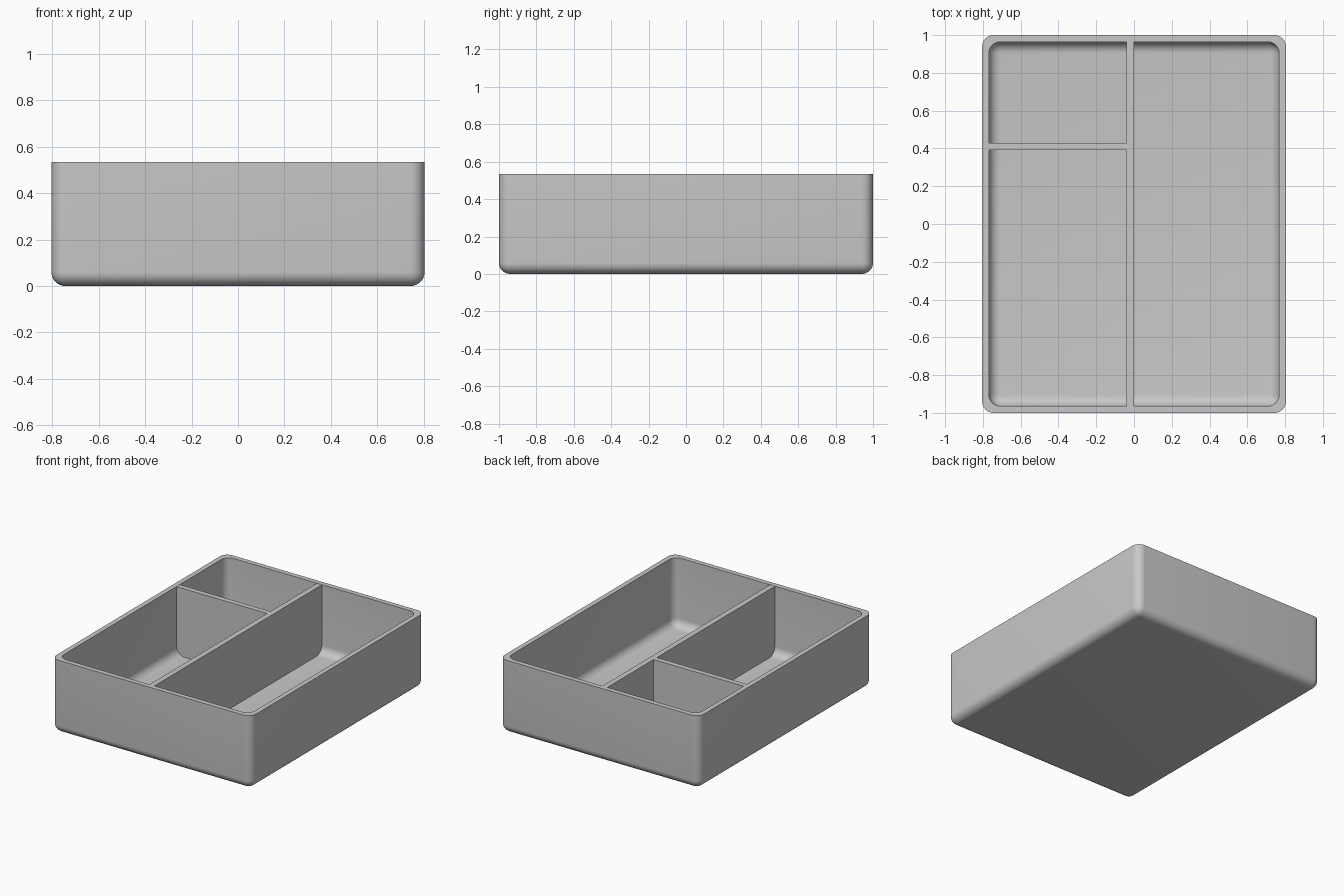
import bpy, bmesh, math
from mathutils import Vector

if "Cube" in bpy.data.objects:
    bpy.data.objects.remove(bpy.data.objects["Cube"], do_unlink=True)

WIDTH, DEPTH, HEIGHT = 1.608, 2.0, 0.535
WALL, RADIUS, STEPS = 0.036, 0.06, 8

grey = bpy.data.materials.new("plain grey")
grey.use_nodes = True
colour = (0.58, 0.58, 0.58, 1)
grey.diffuse_color = colour
grey.node_tree.nodes["Principled BSDF"].inputs["Base Color"].default_value = colour


def add_box(bm, low, high):
    low, high = Vector(low), Vector(high)
    verts = bmesh.ops.create_cube(bm, size=1)["verts"]
    for v in verts:
        v.co = (low + high) / 2 + v.co * (high - low)
    return verts


def add_shell(bm, inset):
    """Open-topped box with rounded corners and floor; returns its rim in order."""
    x, y = WIDTH / 2 - inset, DEPTH / 2 - inset
    old_faces = set(bm.faces)
    verts = add_box(bm, (-x, -y, inset), (x, y, HEIGHT))
    edges = {e for v in verts for e in v.link_edges
             if min(p.co.z for p in e.verts) < HEIGHT / 2}
    bmesh.ops.bevel(bm, geom=list(edges), offset=RADIUS, offset_type='OFFSET',
                    segments=STEPS, profile=0.5, affect='EDGES')
    new_faces = [f for f in bm.faces if f not in old_faces]
    lid = max(new_faces, key=lambda f: f.calc_center_median().z)
    rim = sorted(lid.verts, key=lambda v: math.atan2(v.co.y, v.co.x))
    bm.faces.remove(lid)
    return rim


def finish(bm, name):
    bmesh.ops.recalc_face_normals(bm, faces=bm.faces)
    mesh = bpy.data.meshes.new(name)
    bm.to_mesh(mesh)
    bm.free()
    mesh.materials.append(grey)
    obj = bpy.data.objects.new(name, mesh)
    bpy.context.collection.objects.link(obj)
    bpy.ops.object.select_all(action='DESELECT')
    obj.select_set(True)
    bpy.context.view_layer.objects.active = obj
    bpy.ops.object.shade_smooth_by_angle(angle=math.radians(35))


# Tray: outer and inner rounded shells joined by a flat rim
bm = bmesh.new()
outer = add_shell(bm, 0)
inner = add_shell(bm, WALL)
for i in range(len(outer)):
    bm.faces.new((outer[i - 1], outer[i], inner[i], inner[i - 1]))
finish(bm, "tray")

# Dividers: ends and feet are sunk into the walls and floor
SINK = WALL / 2
TOP = HEIGHT - 0.002
dividers = {
    "long_divider": ((-0.04, SINK - DEPTH / 2, SINK), (0, DEPTH / 2 - SINK, TOP)),
    "cross_divider": ((SINK - WIDTH / 2, 0.392, SINK), (-0.04, 0.43, TOP)),
}
for name, (low, high) in dividers.items():
    bm = bmesh.new()
    add_box(bm, low, high)
    finish(bm, name)
